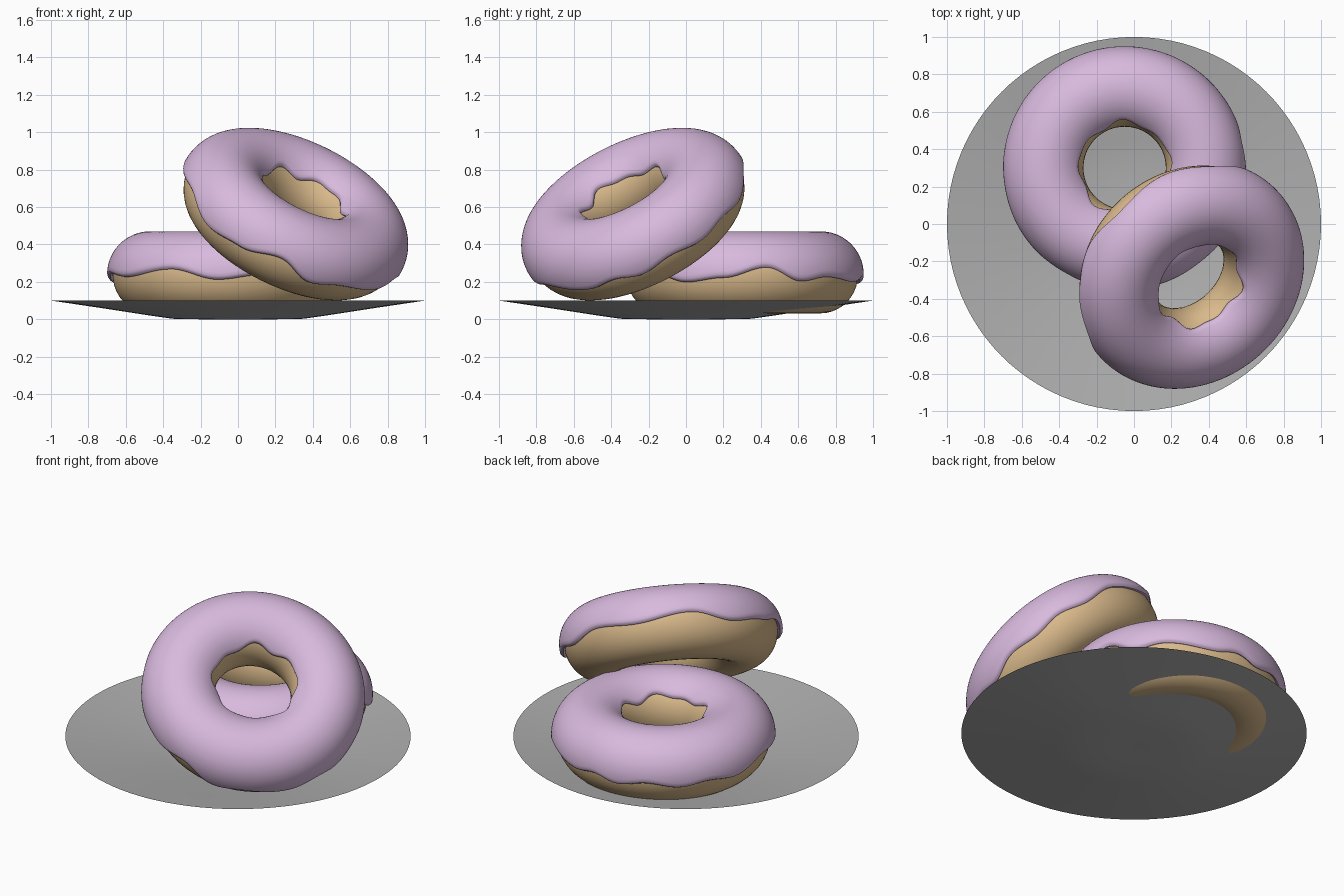
import bpy, math
from mathutils import Vector, Matrix

if "Cube" in bpy.data.objects:
    bpy.data.objects.remove(bpy.data.objects["Cube"])

TAU = 2 * math.pi
RING, TUBE, LIFT = 0.42, 0.2, 0.03   # ring radius, dough radius, icing thickness


def material(name, rgb):
    m = bpy.data.materials.new(name)
    m.diffuse_color = (*rgb, 1)
    m.use_nodes = True
    m.node_tree.nodes["Principled BSDF"].inputs["Base Color"].default_value = m.diffuse_color
    return m


dough_mat = material("golden dough", (0.70, 0.49, 0.26))
icing_mat = material("lilac icing", (0.69, 0.49, 0.73))
plate_mat = material("grey plate", (0.43, 0.43, 0.43))


def lathe(name, profile_at, n, mat, closed=False):
    """Sweep a profile of (radius, z) points, given per angle, around z."""
    verts, faces = [], []
    for i in range(n):
        a = TAU * i / n
        prof = profile_at(a)
        verts += [(r * math.cos(a), r * math.sin(a), z) for r, z in prof]
    k = len(prof)
    for i in range(n):
        p, q = i * k, (i + 1) % n * k
        for j in range(k if closed else k - 1):
            h = (j + 1) % k
            faces.append((p + j, q + j, q + h, p + h))
    me = bpy.data.meshes.new(name)
    me.from_pydata(verts, [], faces)
    me.materials.append(mat)
    me.update()
    ob = bpy.data.objects.new(name, me)
    bpy.context.collection.objects.link(ob)
    bpy.ops.object.select_all(action='DESELECT')
    ob.select_set(True)
    bpy.context.view_layer.objects.active = ob
    bpy.ops.object.shade_smooth_by_angle(angle=math.radians(50))
    return ob


# Height of the icing's outer edge above the dough centre, by angle in degrees
DRIPS = [(12, .045), (30, -.035), (45, -.01), (72, -.04), (86, -.015), (100, -.05),
         (116, -.02), (134, -.05), (150, -.025), (165, -.045), (188, .01), (211, -.01),
         (241, .035), (265, -.025), (285, .0), (308, .03), (332, -.04), (351, -.015),
         (372, .045)]


def drip(a):
    d = (math.degrees(a) - 12) % 360 + 12
    for (d0, h0), (d1, h1) in zip(DRIPS, DRIPS[1:]):
        if d <= d1:
            t = (d - d0) / (d1 - d0)
            return h0 + (h1 - h0) * (0.5 - 0.5 * math.cos(math.pi * t))
    return DRIPS[-1][1]


def tube_point(phi, rad):
    return (RING + rad * math.cos(phi), rad * math.sin(phi))


def dough_profile(a):
    pts = []
    for j in range(40):
        r, z = tube_point(TAU * j / 40, TUBE)
        pts.append((r, z * 1.04 if z < 0 else z))
    return pts


def icing_profile(a):
    start = math.asin(drip(a) / (TUBE + LIFT))
    end = math.pi - math.radians(36 + 4 * math.sin(5 * a) + 3 * math.sin(8 * a + 1))
    lip = 0.07
    pts = [tube_point(start + lip, TUBE - 0.01), tube_point(start, TUBE + 0.002),
           tube_point(start - 0.02, TUBE + 0.013), tube_point(start + 0.02, TUBE + 0.024)]
    n = 32
    for j in range(n + 1):
        t = j / n
        pts.append(tube_point(start + lip + (end - start - 2 * lip) * t, TUBE + LIFT))
    pts += [tube_point(end - 0.02, TUBE + 0.024), tube_point(end + 0.02, TUBE + 0.013),
            tube_point(end, TUBE + 0.002), tube_point(end - lip, TUBE - 0.01)]
    return pts


def donut(label, centre, normal, spin):
    tilt = Vector((0, 0, 1)).rotation_difference(Vector(normal)).to_matrix().to_4x4()
    place = Matrix.Translation(centre) @ tilt @ Matrix.Rotation(math.radians(spin), 4, 'Z')
    for part, prof, mat, closed in (("dough", dough_profile, dough_mat, True),
                                    ("icing", icing_profile, icing_mat, False)):
        ob = lathe(label + "_" + part, prof, 144, mat, closed)
        ob.matrix_world = place


# Flat donut on the plate and a second one leaning on it
donut("lower", (-0.05, 0.30, 0.24), (0, 0, 1), 0)
donut("leaning", (0.295, -0.27, 0.55), (0.40, -0.42, 0.814), -104)

# Shallow thin plate
plate_profile = [(0.001, 0.002), (0.2, 0.0), (0.35, 0.003), (0.45, 0.017), (0.75, 0.063), (1.0, 0.1)]
lathe("plate", lambda a: plate_profile, 96, plate_mat)
